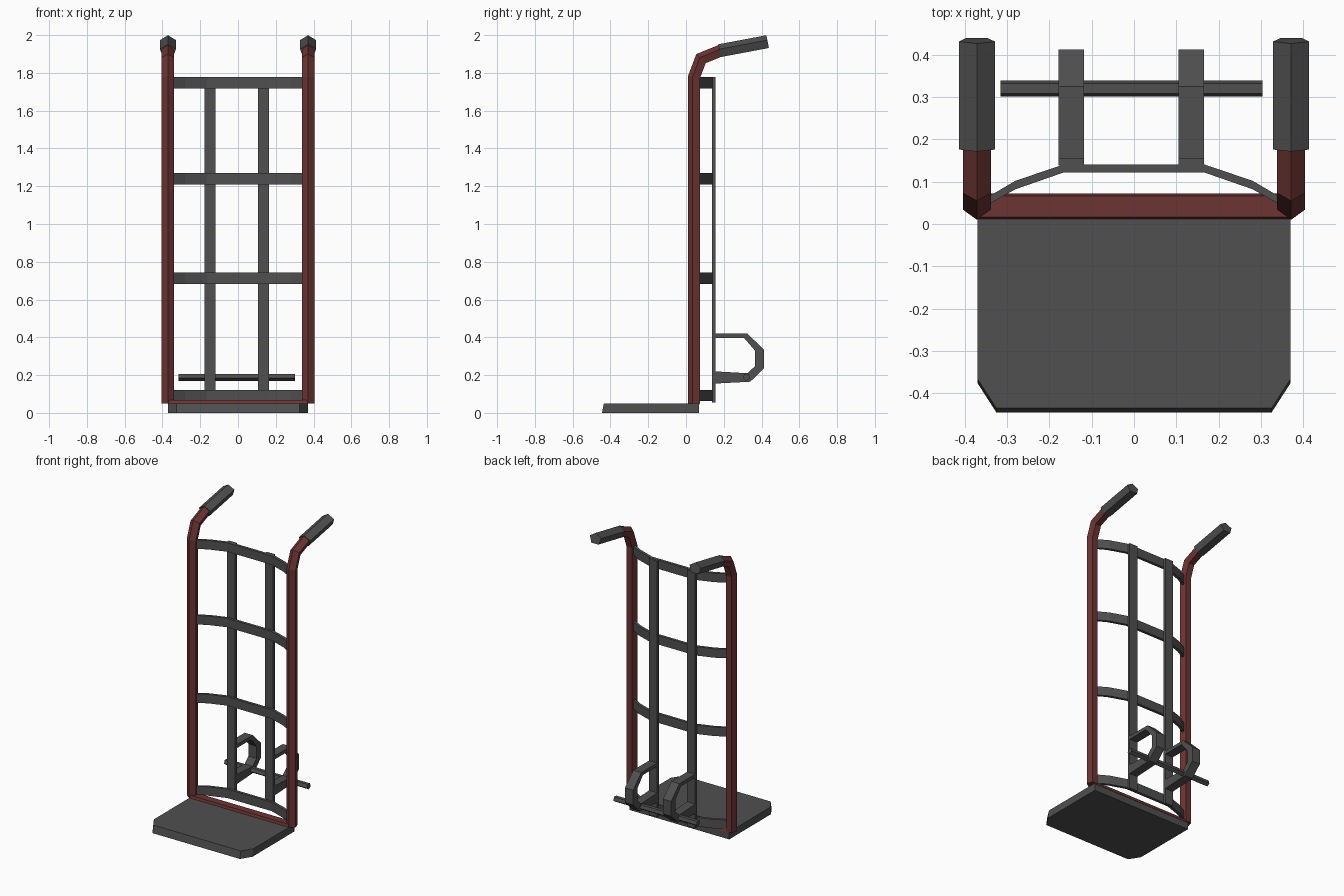
import bpy, bmesh, math
from mathutils import Vector

if "Cube" in bpy.data.objects:
    bpy.data.objects.remove(bpy.data.objects["Cube"])


def material(name, rgb):
    m = bpy.data.materials.new(name)
    m.diffuse_color = (*rgb, 1)
    m.use_nodes = True
    m.node_tree.nodes["Principled BSDF"].inputs["Base Color"].default_value = m.diffuse_color
    return m


GREY = material("dark grey metal", (0.08, 0.08, 0.08))
RED = material("dark red paint", (0.15, 0.035, 0.033))


def finish(name, bm, mat):
    bmesh.ops.recalc_face_normals(bm, faces=bm.faces)
    me = bpy.data.meshes.new(name)
    bm.to_mesh(me)
    bm.free()
    me.materials.append(mat)
    ob = bpy.data.objects.new(name, me)
    bpy.context.collection.objects.link(ob)
    return ob


def loft(name, rings, mat, closed=False):
    """Skin a list of equal vertex rings, capped unless closed."""
    bm = bmesh.new()
    vs = [[bm.verts.new(p) for p in r] for r in rings]
    n = len(vs[0])
    pairs = list(zip(vs, vs[1:])) + ([(vs[-1], vs[0])] if closed else [])
    for a, b in pairs:
        for i in range(n):
            j = (i + 1) % n
            bm.faces.new((a[i], a[j], b[j], b[i]))
    if not closed:
        bm.faces.new(vs[0])
        bm.faces.new(vs[-1])
    return finish(name, bm, mat)


def box(name, x0, x1, y0, y1, z0, z1, mat):
    rings = [[(x0, y0, z), (x1, y0, z), (x1, y1, z), (x0, y1, z)] for z in (z0, z1)]
    return loft(name, rings, mat)


def tube(name, x, path, r, depth, mat):
    """Five-sided tube along a path in the yz plane, ridge facing front / up."""
    pts = [Vector(p) for p in path]
    rings = []
    for i, p in enumerate(pts):
        d0 = (p - pts[i - 1]).normalized() if i else (pts[1] - p).normalized()
        d1 = (pts[i + 1] - p).normalized() if i < len(pts) - 1 else d0
        t = (d0 + d1).normalized()
        nrm = Vector((-t.y, t.x)) / t.dot(d0)
        ring = []
        for k in range(5):
            a = math.radians(90 + 72 * k)
            q = p + nrm * (r * depth * math.sin(a))
            ring.append((x + r * math.cos(a), q.x, q.y))
        rings.append(ring)
    return loft(name, rings, mat)


# Side rails with bent tops, and handle grips
for side, s in (("left", -1), ("right", 1)):
    tube(side + "_rail", s * 0.371,
         [(0.045, 0.05), (0.045, 1.775), (0.082, 1.873), (0.19, 1.917)], 0.035, 1, RED)
    tube(side + "_grip", s * 0.371, [(0.178, 1.914), (0.433, 1.962)], 0.0447, 0.85, GREY)

# Toe plate with clipped front corners and a sloped front edge
loft("toe_plate", [[(-0.37, 0.07, z), (-0.37, -0.375 + d, z), (-0.325, -0.445 + d, z),
                    (0.325, -0.445 + d, z), (0.37, -0.375 + d, z), (0.37, 0.07, z)]
                   for z, d in ((0, 0), (0.05, 0.01))], GREY)

# Flat bar joining the rails
loft("base_bar", [[(x, 0.01, 0.045), (x, 0.016, 0.067), (x, 0.066, 0.067), (x, 0.072, 0.045)]
                  for x in (-0.37, 0.37)], RED)

# Bowed cross bars
half = [(0.355, 0.040, 0.058), (0.28, 0.082, 0.102), (0.165, 0.122, 0.141)]
bow = [(-x, a, b) for x, a, b in half] + half[::-1]
for i, z in enumerate((0.092, 0.713, 1.24, 1.748)):
    loft(f"cross_bar_{i + 1}",
         [[(x, a, z - 0.03), (x, a, z + 0.03), (x, b, z + 0.03), (x, b, z - 0.03)]
          for x, a, b in bow], GREY)

# Upright slats with axle bracket loops behind them
outer = [(0.15, 0.42), (0.325, 0.42), (0.412, 0.335), (0.412, 0.235), (0.34, 0.165), (0.15, 0.155)]
inner = [(0.15, 0.397), (0.307, 0.397), (0.365, 0.33), (0.365, 0.247), (0.325, 0.21), (0.15, 0.22)]
for side, x in (("left", -0.148), ("right", 0.135)):
    x0, x1 = x - 0.03, x + 0.03
    box(side + "_slat", x0, x1, 0.138, 0.156, 0.055, 1.777, GREY)
    loft(side + "_axle_bracket",
         [[(x0, *o), (x1, *o), (x1, *n), (x0, *n)] for o, n in zip(outer, inner)], GREY)

# Axle
loft("axle", [[(x, 0.32 + 0.02 * math.sin(a), 0.19 - 0.02 * math.cos(a))
               for a in (math.radians(72 * k) for k in range(5))]
              for x in (-0.315, 0.303)], GREY)
